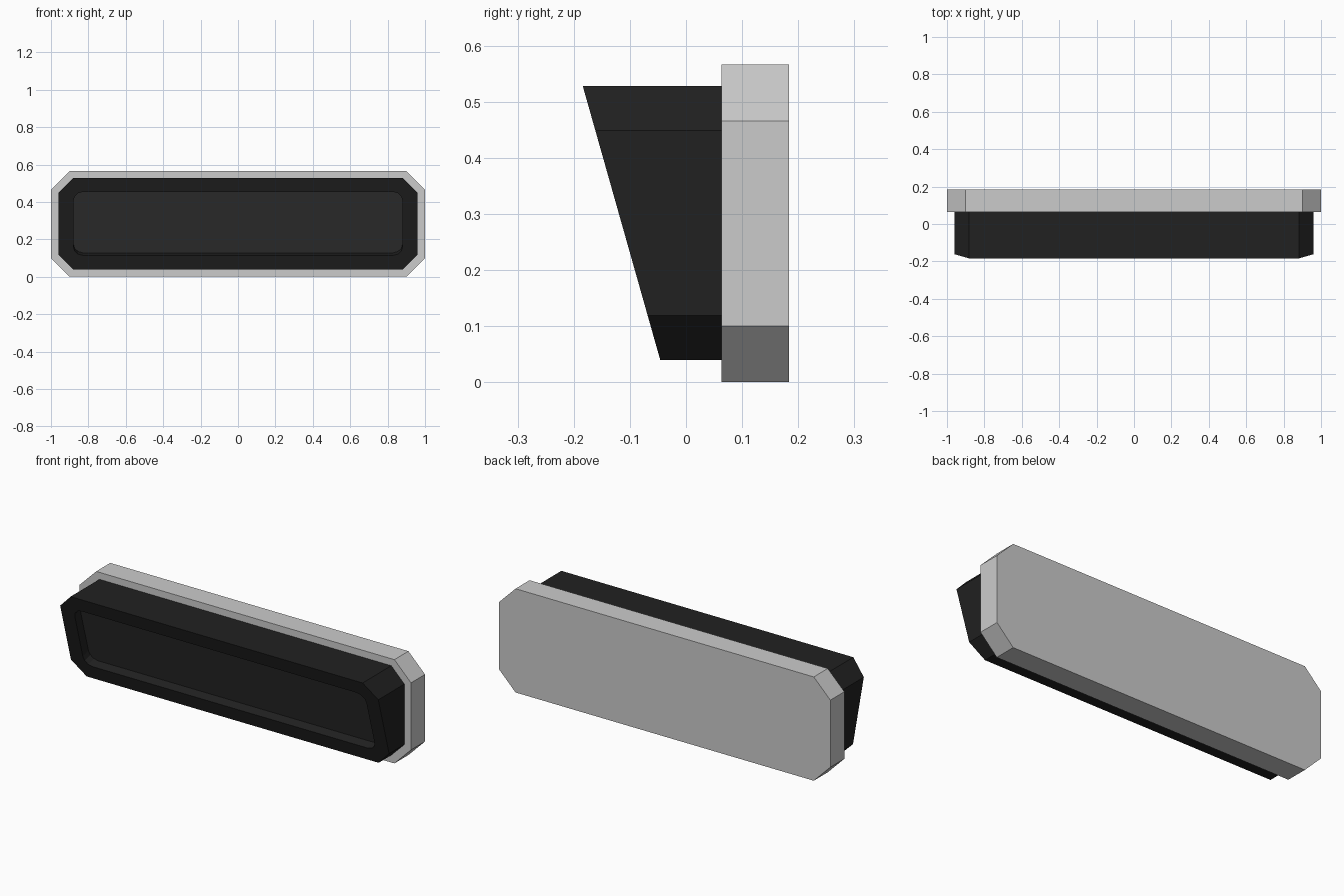
import bpy, bmesh, math
from mathutils import Vector

if "Cube" in bpy.data.objects:
    bpy.data.objects.remove(bpy.data.objects["Cube"])


def material(name, value):
    m = bpy.data.materials.new(name)
    m.diffuse_color = (value, value, value, 1)
    m.use_nodes = True
    m.node_tree.nodes["Principled BSDF"].inputs["Base Color"].default_value = m.diffuse_color
    return m


def rounded_rect(hx, hz, r, segs):
    """Rectangle outline with rounded corners; segs=1 gives 45 degree chamfers."""
    pts = []
    for i, (sx, sz) in enumerate([(1, 1), (-1, 1), (-1, -1), (1, -1)]):
        for k in range(segs + 1):
            a = math.pi / 2 * (i + k / segs)
            pts.append((sx * (hx - r) + r * math.cos(a),
                        sz * (hz - r) + r * math.sin(a)))
    return pts


def prism(name, front, back, mat=None):
    """Solid between two matching outlines."""
    bm = bmesh.new()
    f = [bm.verts.new(p) for p in front]
    b = [bm.verts.new(p) for p in back]
    bm.faces.new(f)
    bm.faces.new(b[::-1])
    n = len(f)
    for i in range(n):
        j = (i + 1) % n
        bm.faces.new((f[i], b[i], b[j], f[j]))
    bmesh.ops.recalc_face_normals(bm, faces=bm.faces)
    me = bpy.data.meshes.new(name)
    bm.to_mesh(me)
    bm.free()
    ob = bpy.data.objects.new(name, me)
    bpy.context.collection.objects.link(ob)
    if mat:
        me.materials.append(mat)
    return ob


black = material("housing_black", 0.015)
dark = material("panel_dark", 0.03)
ZC, Y_JOIN, Y_BACK = 0.283, 0.063, 0.184
tilt = math.atan2(0.138, 0.488)

# Grey back plate with chamfered corners
plate = rounded_rect(1.0, ZC, 0.1, 1)
prism("back_plate",
      [(x, Y_JOIN, z + ZC) for x, z in plate],
      [(x, Y_BACK, z + ZC) for x, z in plate])

# Black housing whose front leans forward at the top
body = rounded_rect(0.96, 0.244, 0.079, 1)
housing = prism("housing",
                [(x, -0.115 - z * math.tan(tilt), z + ZC + 0.001) for x, z in body],
                [(x, Y_JOIN, z + ZC + 0.001) for x, z in body], black)

# Pocket sunk square to the sloping front
centre = Vector((0, -0.115, ZC + 0.001))
up = Vector((0, -math.sin(tilt), math.cos(tilt)))
inward = Vector((0, math.cos(tilt), math.sin(tilt)))
pocket = rounded_rect(0.88, 0.176, 0.05, 3)


def on_slope(depth):
    return [centre + Vector((x, 0, 0)) + up * v + inward * depth for x, v in pocket]


cutter = prism("pocket_cutter", on_slope(-0.05), on_slope(0.055), black)
cutter.hide_render = True
mod = housing.modifiers.new("pocket", 'BOOLEAN')
mod.operation = 'DIFFERENCE'
mod.solver = 'EXACT'
mod.object = cutter
bpy.context.view_layer.objects.active = housing
bpy.ops.object.modifier_apply(modifier=mod.name)
bpy.data.objects.remove(cutter)

# Dark panel on the pocket floor
prism("front_panel", on_slope(0.05), on_slope(0.055), dark)
